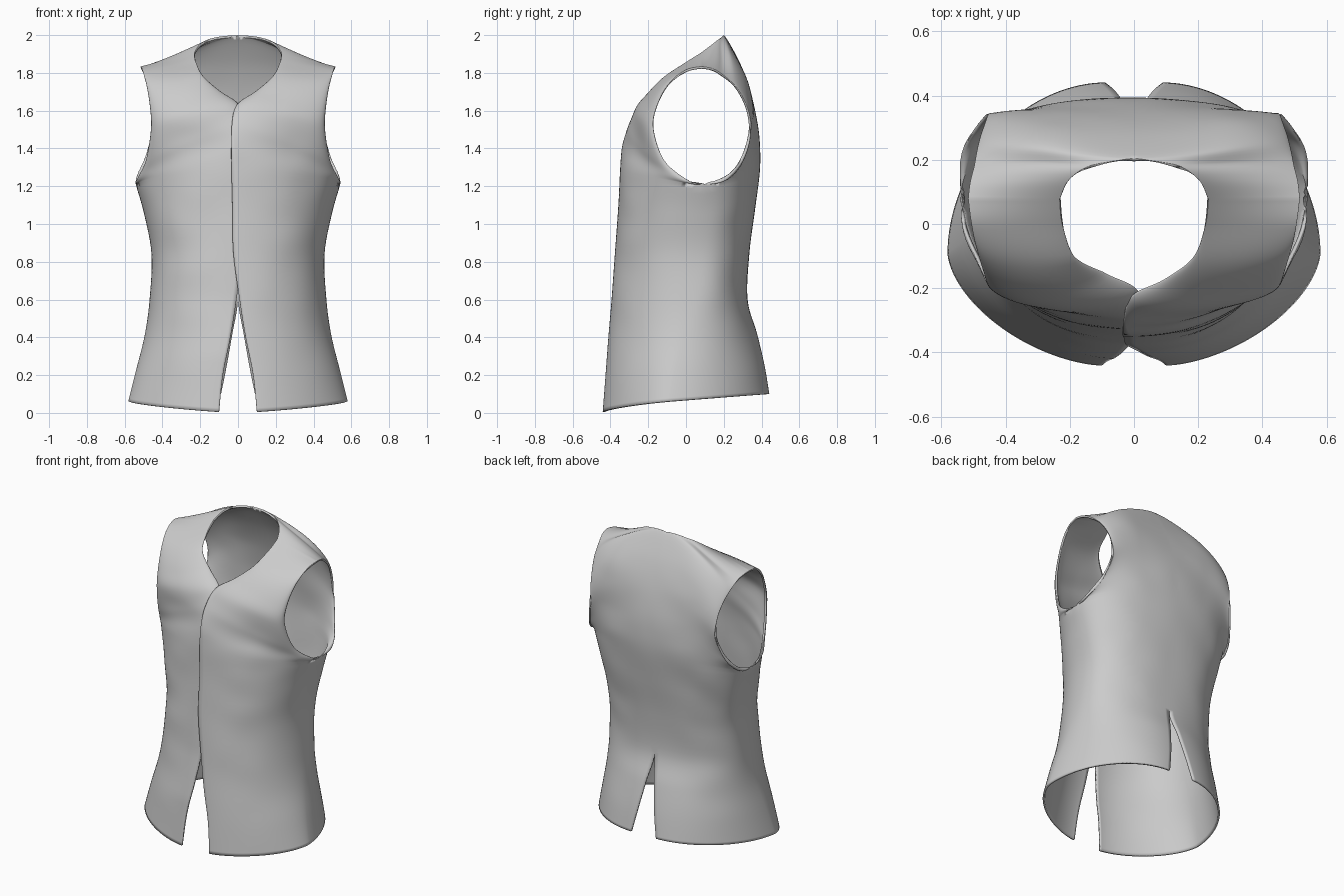
import bpy, bmesh, math
from mathutils import Vector, noise

if "Cube" in bpy.data.objects:
    bpy.data.objects.remove(bpy.data.objects["Cube"])

# Each row: inner edge xyz, outer edge xyz (side seam, then armhole), roundness, bulge
FRONT = [
    (.10, -.435, .005, .575, -.09, .06, 1.65, 0),
    (.08, -.42, .20, .535, -.06, .22, 1.75, 0),
    (.04, -.405, .40, .488, -.01, .41, 1.9, 0),
    (.008, -.388, .60, .462, .04, .60, 2.1, 0),
    (-.025, -.37, .85, .452, .07, .84, 2.2, 0),
    (-.03, -.352, 1.10, .49, .09, 1.05, 2.2, 0),
    (-.035, -.342, 1.30, .535, .10, 1.21, 2.1, 0),
    (-.035, -.33, 1.42, .528, 0, 1.235, 1.8, 0),
    (-.03, -.29, 1.53, .482, -.115, 1.335, 1.4, -.035),
    (0, -.22, 1.63, .455, -.172, 1.50, 1.0, -.068),
    (.10, -.17, 1.70, .46, -.155, 1.62, 1.0, -.045),
    (.19, -.10, 1.78, .48, -.09, 1.74, 1.0, -.02),
    (.222, 0, 1.85, .505, 0, 1.81, 1.0, 0),
    (.23, .08, 1.90, .515, .08, 1.828, 1.0, 0),
]
BACK = [
    (.09, .435, .10, .575, -.09, .06, 1.9, 0),
    (.06, .41, .25, .535, -.06, .22, 2.0, 0),
    (.03, .37, .42, .488, -.01, .41, 2.1, 0),
    (0, .32, .60, .462, .04, .60, 2.3, 0),
    (0, .33, .85, .452, .07, .84, 2.4, 0),
    (0, .36, 1.08, .49, .09, 1.05, 2.4, 0),
    (0, .385, 1.28, .535, .10, 1.21, 2.3, 0),
    (0, .385, 1.42, .533, .20, 1.228, 2.1, 0),
    (0, .37, 1.55, .492, .288, 1.315, 2.0, 0),
    (0, .335, 1.70, .455, .338, 1.46, 1.9, .01),
    (0, .28, 1.85, .455, .325, 1.60, 1.8, .015),
    (0, .20, 1.993, .475, .265, 1.72, 1.5, .01),
    (.13, .18, 1.98, .495, .18, 1.795, 1.0, .005),
    (.20, .14, 1.945, .508, .13, 1.82, 1.0, 0),
    (.23, .08, 1.90, .515, .08, 1.828, 1.0, 0),
]
UNDERARM, NAPE, STEPS, COLS = 6, 11, 6, 36


def row_at(rows, i, f, back):
    """Smooth interpolation between rows, with corners at underarm and nape."""
    b, c = rows[i], rows[i + 1]
    a = rows[max(i - 1, 0)]
    d = rows[min(i + 2, len(rows) - 1)]
    out = []
    for k in range(8):
        p0, p1, p2, p3 = a[k], b[k], c[k], d[k]
        if 3 <= k <= 5 and i + 1 == UNDERARM:
            p3 = 2 * p2 - p1
        if 3 <= k <= 5 and i == UNDERARM:
            p0 = p2 if k == 5 else 2 * p1 - p2
        if back and k < 3 and i == NAPE:
            p0 = -p2 if k == 0 else p2
        out.append(p1 + .5 * f * (p2 - p0 + f * (2 * p0 - 5 * p1 + 4 * p2 - p3
                   + f * (3 * (p1 - p2) + p3 - p0))))
    return out


def add_panel(bm, rows, side, under=False, back=False):
    """One quarter of the garment, from centre edge to side seam and armhole."""
    grid = []
    n = len(rows) - 1
    for j in range(n * STEPS + 1):
        i = min(j // STEPS, n - 1)
        xi, yi, zi, xo, yo, zo, p, bulge = row_at(rows, i, j / STEPS - i, back)
        if back:
            xi = 0 if 3 * STEPS <= j <= NAPE * STEPS else max(xi, 0)
        p = max(p, 1)
        tuck = max(0, min(1, (j / STEPS - 1.5) / 1.5, 11 - j / STEPS)) * .022 if under else 0
        line = []
        for q in range(COLS + 1):
            t = q / COLS
            s = math.sin(t * math.pi / 2) ** (2 / p)
            c = math.cos(t * math.pi / 2) ** (2 / p) if q < COLS else 0
            x = xi + (xo - xi) * s
            y = yo + (yi - yo) * c + bulge * math.sin(math.pi * t) ** 2 + tuck * c ** 4
            if not back:
                y += bulge * (math.sin(math.pi * t) - math.sin(math.pi * t) ** 2)
            w = 1 - c if back else (s + 1 - c) / 2
            co = Vector((side * x, y, zi + (zo - zi) * w))
            # soft cloth creases, fading at the panel borders
            fade = math.sin(math.pi * t) * math.sin(math.pi * j / (n * STEPS))
            co.y += .010 * fade * noise.noise(Vector((co.x * 4, co.y * 4, co.z * 6)))
            line.append(bm.verts.new(co))
        grid.append(line)
    for r0, r1 in zip(grid, grid[1:]):
        for q in range(COLS):
            bm.faces.new((r0[q], r0[q + 1], r1[q + 1], r1[q]))


# Waistcoat: two front panels (one tucked under the other) and a vented back
bm = bmesh.new()
add_panel(bm, FRONT, 1)
add_panel(bm, FRONT, -1, under=True)
for s in (1, -1):
    add_panel(bm, BACK, s, back=True)
bmesh.ops.remove_doubles(bm, verts=bm.verts, dist=.0003)
bmesh.ops.recalc_face_normals(bm, faces=bm.faces)
mesh = bpy.data.meshes.new("waistcoat")
bm.to_mesh(mesh)
bm.free()
vest = bpy.data.objects.new("waistcoat", mesh)
bpy.context.collection.objects.link(vest)

# Cloth thickness
solid = vest.modifiers.new("cloth_thickness", "SOLIDIFY")
solid.thickness = .012
solid.offset = 0
bpy.context.view_layer.objects.active = vest
vest.select_set(True)
bpy.ops.object.shade_smooth_by_angle(angle=math.radians(50))
